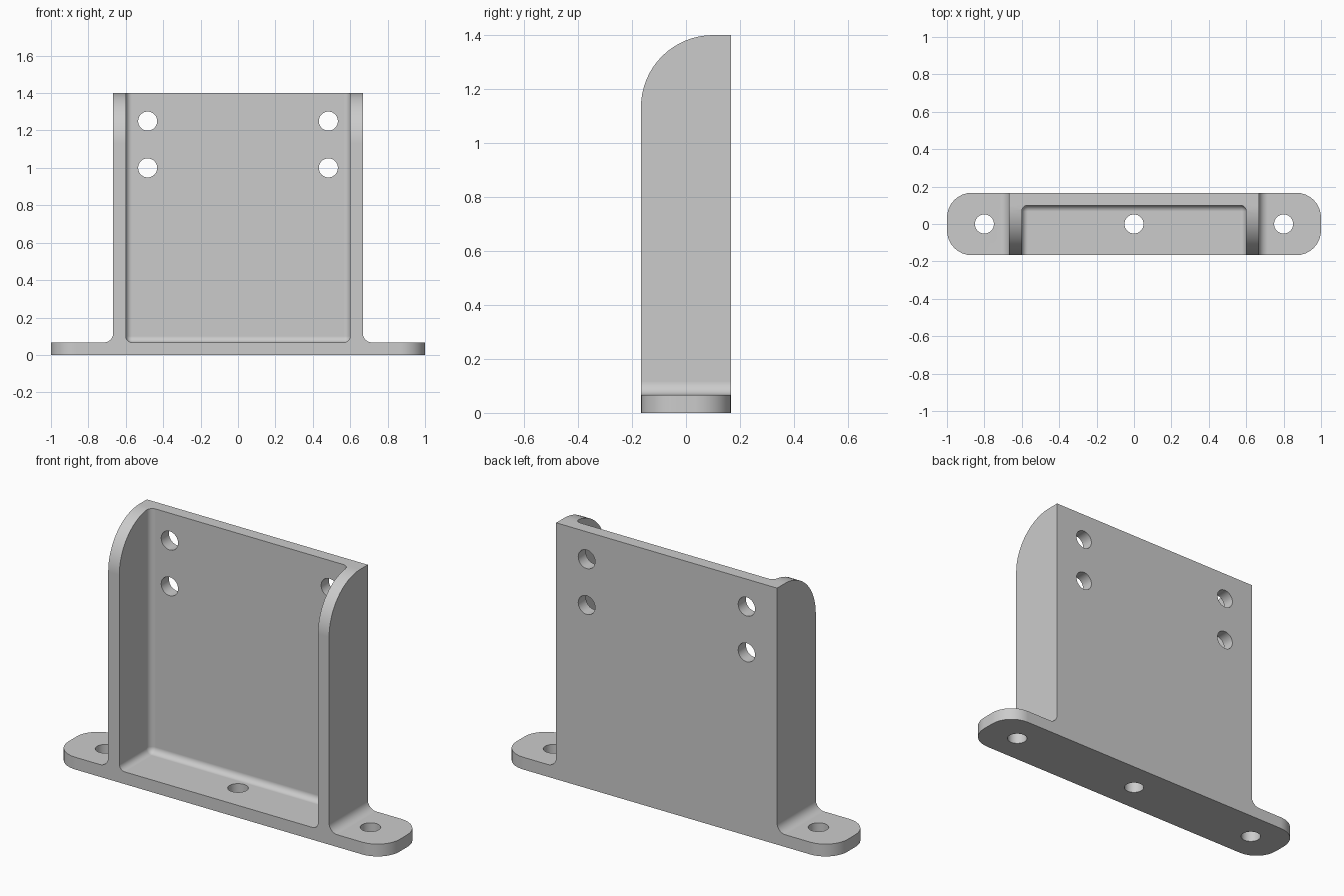
import bpy, bmesh, math
from mathutils import Vector

cube = bpy.data.objects.get("Cube")
if cube:
    bpy.data.objects.remove(cube, do_unlink=True)

# Main dimensions
WALL = 0.067
DEPTH = 0.167        # half depth
HEIGHT = 1.4
OUTER = 0.667        # outer half width of the upright
INNER = OUTER - WALL
BACK = DEPTH - WALL  # front face of the back plate
FILLET = 0.05
INNER_FILLET = 0.033
CORNER = 0.133
HOLE = 0.051

grey = bpy.data.materials.new("light grey")
grey.use_nodes = True
grey.diffuse_color = (0.6, 0.6, 0.6, 1)
grey.node_tree.nodes["Principled BSDF"].inputs["Base Color"].default_value = grey.diffuse_color


def arc(cx, cy, r, start, end, steps):
    angles = [math.radians(start + (end - start) * i / steps) for i in range(steps + 1)]
    return [(cx + r * math.cos(a), cy + r * math.sin(a)) for a in angles]


def prism(name, points, offset, place, rule=None, radius=0):
    """Extrude placed 2D points by offset, then round the edges chosen by rule."""
    bm = bmesh.new()
    face = bm.faces.new([bm.verts.new(place(u, v)) for u, v in points])
    top = bmesh.ops.extrude_face_region(bm, geom=[face])["geom"]
    bmesh.ops.translate(bm, vec=Vector(offset),
                        verts=[g for g in top if isinstance(g, bmesh.types.BMVert)])
    if rule:
        edges = [e for e in bm.edges if rule(*[v.co for v in e.verts])]
        bmesh.ops.bevel(bm, geom=edges, offset=radius, segments=8,
                        profile=0.5, affect='EDGES')
    bmesh.ops.recalc_face_normals(bm, faces=bm.faces)
    mesh = bpy.data.meshes.new(name)
    bm.to_mesh(mesh)
    bm.free()
    mesh.materials.append(grey)
    obj = bpy.data.objects.new(name, mesh)
    bpy.context.collection.objects.link(obj)
    return obj


# Bracket body: upright with filleted feet and rounded base ends
half = [(1, 0), (1, WALL)]
half += arc(OUTER + FILLET, WALL + FILLET, FILLET, 270, 180, 8)
half += [(OUTER, HEIGHT)]
outline = half + [(-x, z) for x, z in reversed(half)]
bracket = prism("mounting_bracket", outline, (0, 2 * DEPTH, 0),
                lambda x, z: (x, -DEPTH, z),
                lambda a, b: abs(a.x) > 0.99 and abs(b.x) > 0.99 and abs(a.z - b.z) > 0.01,
                CORNER)


# Front pocket, rounded where the walls, back plate and base meet
def pocket_edge(a, b):
    mid = (a + b) / 2
    at_side, at_back, at_base = abs(mid.x) > INNER - 0.01, mid.y > BACK - 0.01, mid.z < WALL + 0.01
    return at_side + at_back + at_base == 2


cutters = [prism("pocket_cutter",
                 [(-INNER, -0.4), (INNER, -0.4), (INNER, BACK), (-INNER, BACK)],
                 (0, 0, 1.6), lambda x, y: (x, y, WALL), pocket_edge, INNER_FILLET)]

# Rounded upper front of the side walls
radius = BACK + DEPTH
curve = arc(BACK, HEIGHT - radius, radius, 180, 90, 16)
curve += [(BACK, 1.6), (-0.4, 1.6), (-0.4, HEIGHT - radius)]
cutters.append(prism("wall_curve_cutter", curve, (1.6, 0, 0), lambda y, z: (-0.8, y, z)))

# Screw holes through the base and the back plate
circle = arc(0, 0, HOLE, 0, 360, 32)[:-1]
for x in (-0.8, 0, 0.8):
    cutters.append(prism("base_hole_cutter", circle, (0, 0, 0.3),
                         lambda u, v: (x + u, v, -0.1)))
for x in (-0.483, 0.483):
    for z in (1.0, 1.25):
        cutters.append(prism("back_hole_cutter", circle, (0, 0.3, 0),
                             lambda u, v: (x + u, 0, z + v)))

bpy.ops.object.select_all(action='DESELECT')
bpy.context.view_layer.objects.active = bracket
bracket.select_set(True)
for cutter in cutters:
    cutter.hide_render = True
    cut = bracket.modifiers.new("cut", 'BOOLEAN')
    cut.operation = 'DIFFERENCE'
    cut.solver = 'EXACT'
    cut.object = cutter
    bpy.ops.object.modifier_apply(modifier=cut.name)
    bpy.data.objects.remove(cutter, do_unlink=True)

# Smooth fillets with crisp edges and flat faces
bpy.ops.object.shade_smooth_by_angle(angle=math.radians(30))
normals = bracket.modifiers.new("flat_faces", 'WEIGHTED_NORMAL')
normals.keep_sharp = True
